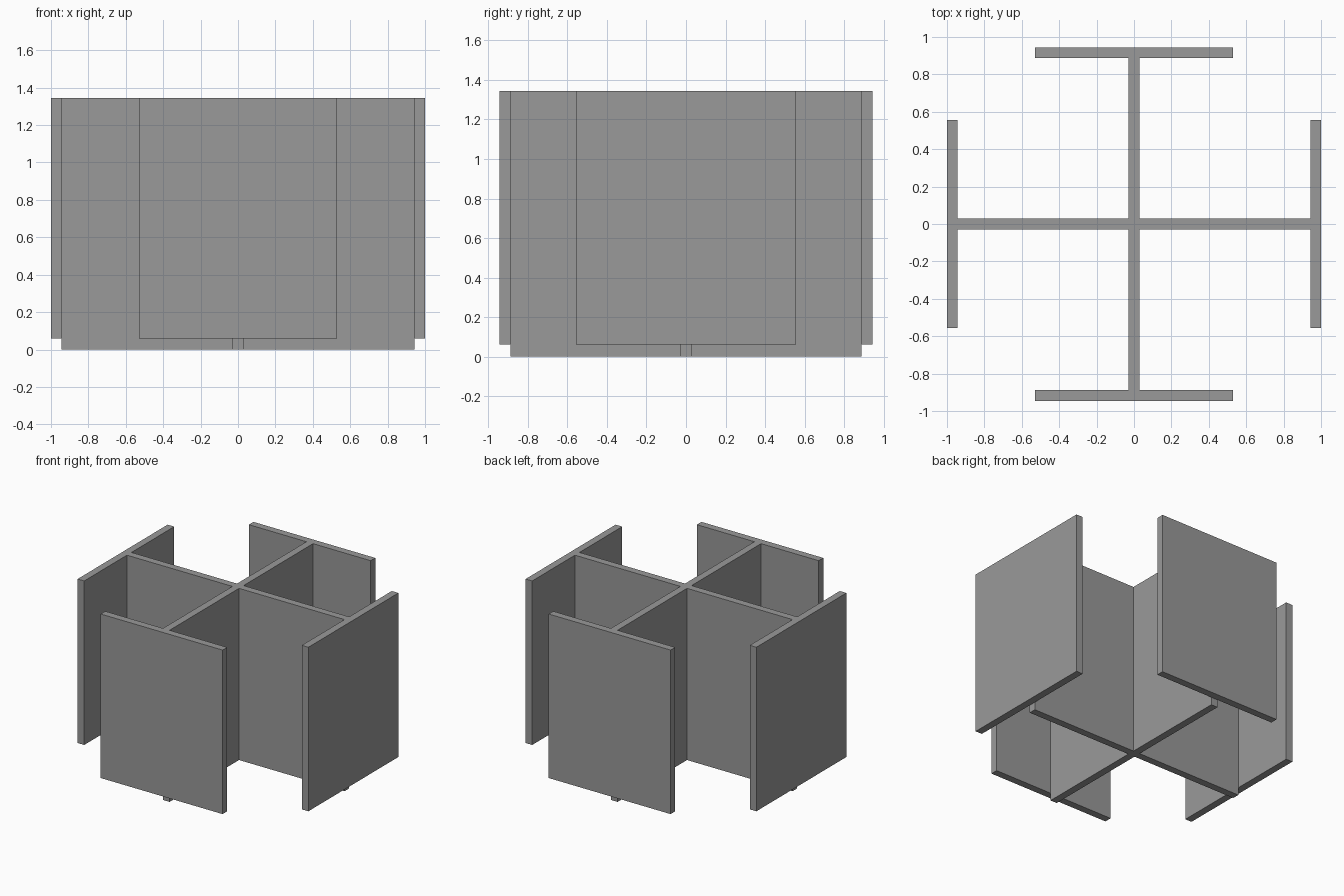
import bpy
import bmesh

if "Cube" in bpy.data.objects:
    bpy.data.objects.remove(bpy.data.objects["Cube"])

HEIGHT = 1.345      # overall height
LIFT = 0.06         # plates start this far above the floor
T = 0.057           # panel thickness
X, Y = 1.0, 0.945   # outer half sizes

# Dark grey used on every panel
grey = bpy.data.materials.new("dark_grey")
grey.diffuse_color = (0.32, 0.32, 0.32, 1)
grey.use_nodes = True
grey.node_tree.nodes["Principled BSDF"].inputs["Base Color"].default_value = grey.diffuse_color


def extrude_profile(name, points, z0, z1):
    """Extrude a flat outline from z0 up to z1."""
    bm = bmesh.new()
    face = bm.faces.new([bm.verts.new((x, y, z0)) for x, y in points])
    top = bmesh.ops.extrude_face_region(bm, geom=[face])["geom"]
    verts = [v for v in top if isinstance(v, bmesh.types.BMVert)]
    bmesh.ops.translate(bm, verts=verts, vec=(0, 0, z1 - z0))
    bmesh.ops.recalc_face_normals(bm, faces=bm.faces)
    mesh = bpy.data.meshes.new(name)
    bm.to_mesh(mesh)
    bm.free()
    mesh.materials.append(grey)
    obj = bpy.data.objects.new(name, mesh)
    bpy.context.collection.objects.link(obj)
    return obj


def plate(name, x0, x1, y0, y1):
    return extrude_profile(name, [(x0, y0), (x1, y0), (x1, y1), (x0, y1)], LIFT, HEIGHT)


# Cross-shaped divider, reaching the inner faces of the plates
h, a, b = T / 2, X - T, Y - T
quarter = [(a, -h), (a, h), (h, h), (h, b), (-h, b), (-h, h)]
cross = quarter + [(-x, -y) for x, y in quarter]
extrude_profile("cross_divider", cross, 0, HEIGHT)

# Side plates
plate("left_plate", -X, -X + T, -0.557, 0.557)
plate("right_plate", X - T, X, -0.557, 0.557)

# Front and back plates
plate("front_plate", -0.528, 0.528, -Y, -Y + T)
plate("back_plate", -0.528, 0.528, Y - T, Y)
